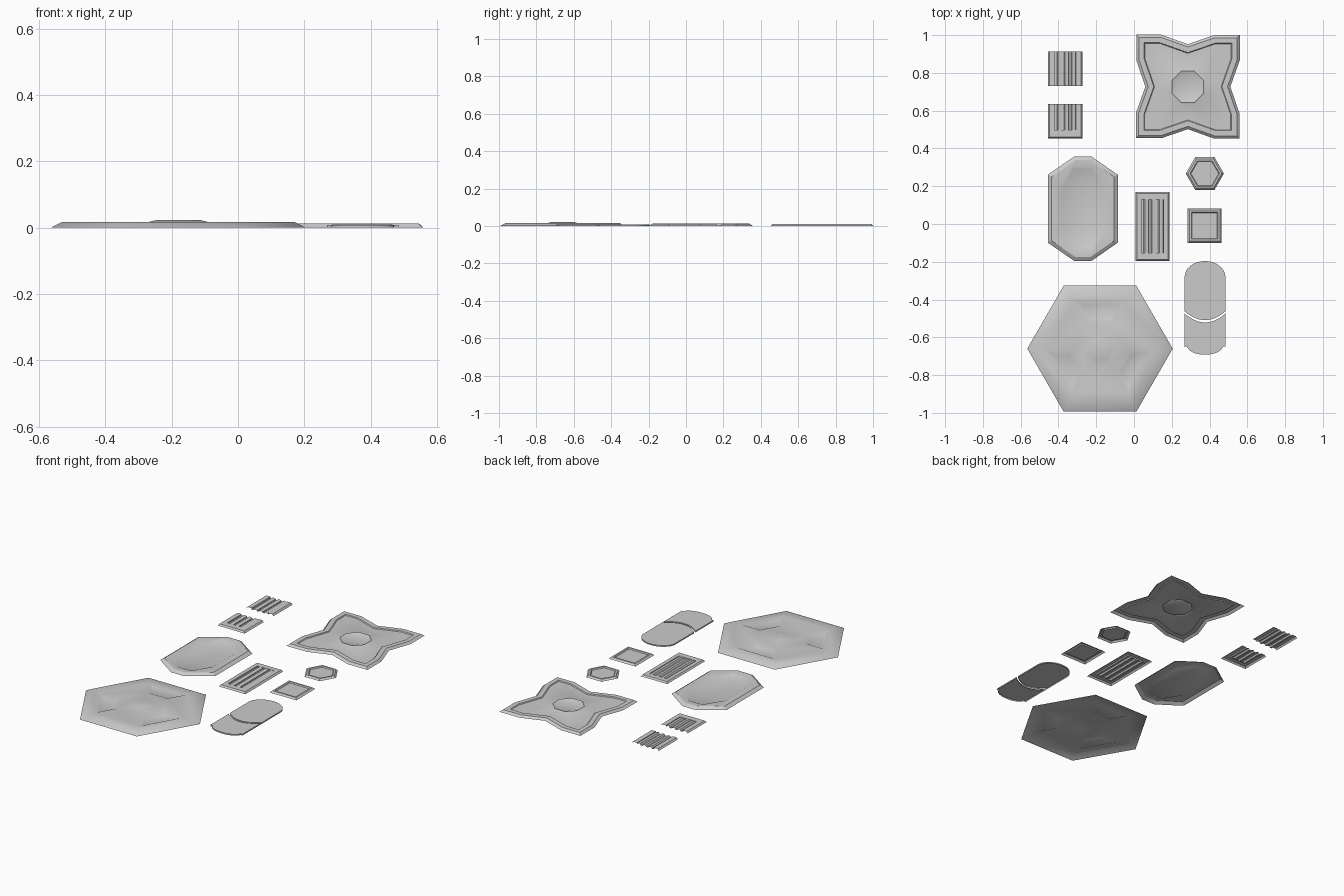
import bpy, bmesh
from math import cos, sin, pi, radians
from mathutils import Vector

if "Cube" in bpy.data.objects:
    bpy.data.objects.remove(bpy.data.objects["Cube"])


def ngon(cx, cy, r, n=6, rot=0.0):
    return [(cx + r * cos(rot + 2 * pi * i / n), cy + r * sin(rot + 2 * pi * i / n)) for i in range(n)]


def rect(x0, x1, y0, y1):
    return [(x0, y0), (x1, y0), (x1, y1), (x0, y1)]


def inset(poly, d):
    """Mitred inset of a counter-clockwise polygon."""
    out = []
    for i, p in enumerate(poly):
        p, a, b = Vector(p), Vector(poly[i - 1]), Vector(poly[(i + 1) % len(poly)])
        e, f = (p - a).normalized(), (b - p).normalized()
        n1, n2 = Vector((-e.y, e.x)), Vector((-f.y, f.x))
        out.append(tuple(p + (n1 + n2) * d / (1 + n1.dot(n2))))
    return out


def shell(name, rings, closed=True, cap=True, holes=()):
    """Loft rings of (points, z); fill the last ring, leaving room for lofted holes."""
    bm = bmesh.new()

    def edge(a, b):
        return bm.edges.get((a, b)) or bm.edges.new((a, b))

    def loft(rs):
        loops = [[bm.verts.new((x, y, z)) for x, y in pts] for pts, z in rs]
        n = len(loops[0])
        for lo, hi in zip(loops, loops[1:]):
            for i in range(n if closed else n - 1):
                j = (i + 1) % n
                bm.faces.new((lo[i], lo[j], hi[j], hi[i]))
        return loops

    def ring_edges(loop):
        return [edge(loop[i - 1], loop[i]) for i in range(len(loop))]

    main = loft(rings)
    if cap:
        edges = ring_edges(main[-1])
        for h in holes:
            loops = loft(h)
            edges += ring_edges(loops[0])
            bm.faces.new(loops[-1])
        if holes:
            bmesh.ops.triangle_fill(bm, use_beauty=True, use_dissolve=False, edges=edges, normal=(0, 0, 1))
        else:
            bmesh.ops.triangle_fill(bm, use_beauty=True, edges=edges, normal=(0, 0, 1))
    bm.normal_update()
    for f in bm.faces:
        if f.normal.z < -1e-5:
            f.normal_flip()
    me = bpy.data.meshes.new(name)
    bm.to_mesh(me)
    bm.free()
    ob = bpy.data.objects.new(name, me)
    bpy.context.collection.objects.link(ob)
    bpy.ops.object.select_all(action='DESELECT')
    ob.select_set(True)
    bpy.context.view_layer.objects.active = ob
    bpy.ops.object.shade_smooth_by_angle(angle=radians(30))
    return ob


# Large hexagonal plate: raised centre and three sunken trapezoids
C = Vector((-0.18, -0.66))
big = ngon(C.x, C.y, 0.385)


def trapezoid(angle, d0, d1, w0, w1):
    u = Vector((cos(angle), sin(angle)))
    v = Vector((-u.y, u.x))
    return [tuple(C + u * d + v * w) for d, w in ((d0, -w0), (d1, -w1), (d1, w1), (d0, w0))]


sunk = []
for k in range(3):
    t = trapezoid(pi / 2 + k * 2 * pi / 3, 0.14, 0.25, 0.065, 0.13)
    sunk.append([(t, 0.017), (inset(t, 0.018), 0.009)])
boss = [(ngon(C.x, C.y, 0.09), 0.017), (ngon(C.x, C.y, 0.065), 0.023)]
shell("hexagon_plate", [(big, 0), (inset(big, 0.03), 0.017)], holes=sunk + [boss])

# Four-pointed plate with a sunken field and a central ring
S = Vector((0.285, 0.727))
quarter = [(0.225, 0.0), (0.275, 0.14), (0.275, 0.273), (0.14, 0.273)]
star = [(S.x + x * cos(a) - y * sin(a), S.y + x * sin(a) + y * cos(a))
        for a in (0, pi / 2, pi, 3 * pi / 2) for x, y in quarter]
ring = [(ngon(S.x, S.y, r, 8, pi / 8), z) for r, z in ((0.1, 0.007), (0.09, 0.012), (0.075, 0.006))]
shell("star_plate", [(star, 0), (inset(star, 0.014), 0.012), (inset(star, 0.042), 0.012),
                     (inset(star, 0.046), 0.007)], holes=[ring])

# Long octagonal plate with a sunken middle
def octagon(cx, cy, hx, hy, fx, fy):
    return [(cx + x, cy + y) for x, y in ((hx, -fy), (hx, fy), (fx, hy), (-fx, hy),
                                          (-hx, fy), (-hx, -fy), (-fx, -hy), (fx, -hy))]


o = octagon(-0.271, 0.081, 0.185, 0.277, 0.045, 0.18)
i0 = octagon(-0.271, 0.081, 0.122, 0.222, 0.052, 0.11)
shell("octagon_plate", [(o, 0), (inset(o, 0.02), 0.014), (i0, 0.014), (inset(i0, 0.012), 0.008)])

# Small hexagon and square tiles
for name, p in (("hexagon_tile", ngon(0.375, 0.267, 0.101)), ("square_tile", rect(0.284, 0.464, -0.1, 0.083))):
    shell(name, [(p, 0), (inset(p, 0.01), 0.01), (inset(p, 0.02), 0.01), (inset(p, 0.024), 0.004)])


# Vents: frame plus saw-tooth slats
def slats(name, x0, x1, y0, y1, n=3):
    w = (x1 - x0) / n
    prof = []
    for k in range(n):
        x = x0 + k * w
        prof += [(x, 0.001), (x + w * 0.3, 0.001), (x + w * 0.45, 0.01), (x + w * 0.98, 0.006)]
    prof.append((x1, 0.001))
    shell(name, [([(x, y0), (x, y1)], z) for x, z in prof], closed=False, cap=False)


def side_path(x0, x1, y0, y1):
    return [(x0, y1), (x0, y0), (x1, y0), (x1, y1)]


def levels(paths):
    return list(zip(paths, (0, 0.01, 0.01, 0.001)))


full_frame = [rect(0.008, 0.187, -0.196, 0.17), rect(0.016, 0.179, -0.188, 0.162)] + [rect(0.04, 0.155, -0.153, 0.13)] * 2
shell("full_vent_frame", levels(full_frame), cap=False)
slats("full_vent_slats", 0.04, 0.155, -0.153, 0.13)

end_frame = [side_path(-0.456, -0.272, 0.453, 0.635), side_path(-0.448, -0.28, 0.461, 0.635)] + \
            [side_path(-0.42, -0.308, 0.497, 0.635)] * 2
shell("end_vent_frame", levels(end_frame), closed=False, cap=False)
slats("end_vent_slats", -0.42, -0.308, 0.497, 0.635)

for side, xs in (("left", (-0.456, -0.448, -0.42, -0.42)), ("right", (-0.272, -0.28, -0.308, -0.308))):
    shell("middle_vent_rail_" + side, levels([[(x, 0.73), (x, 0.914)] for x in xs]), closed=False, cap=False)
slats("middle_vent_slats", -0.42, -0.308, 0.73, 0.914)


# Capsule in two pieces with a curved seam
def arc(y, ry, rx=0.108, n=16, flip=1):
    return [(0.376 + flip * rx * cos(pi * k / n), y + flip * ry * sin(pi * k / n)) for k in range(n + 1)]


def seam(y):
    return [(0.376 + 0.108 * k / 8, y - 0.047 * (1 - (k / 8) ** 2)) for k in range(-8, 9)]


upper = arc(-0.281, 0.085) + seam(-0.462)
lower = seam(-0.474)[::-1] + [(0.268, -0.65)] + arc(-0.647, 0.045, rx=0.094, flip=-1) + [(0.484, -0.65)]
for name, p in (("capsule_upper", upper), ("capsule_lower", lower)):
    shell(name, [(p, 0), (p, 0.008)])
